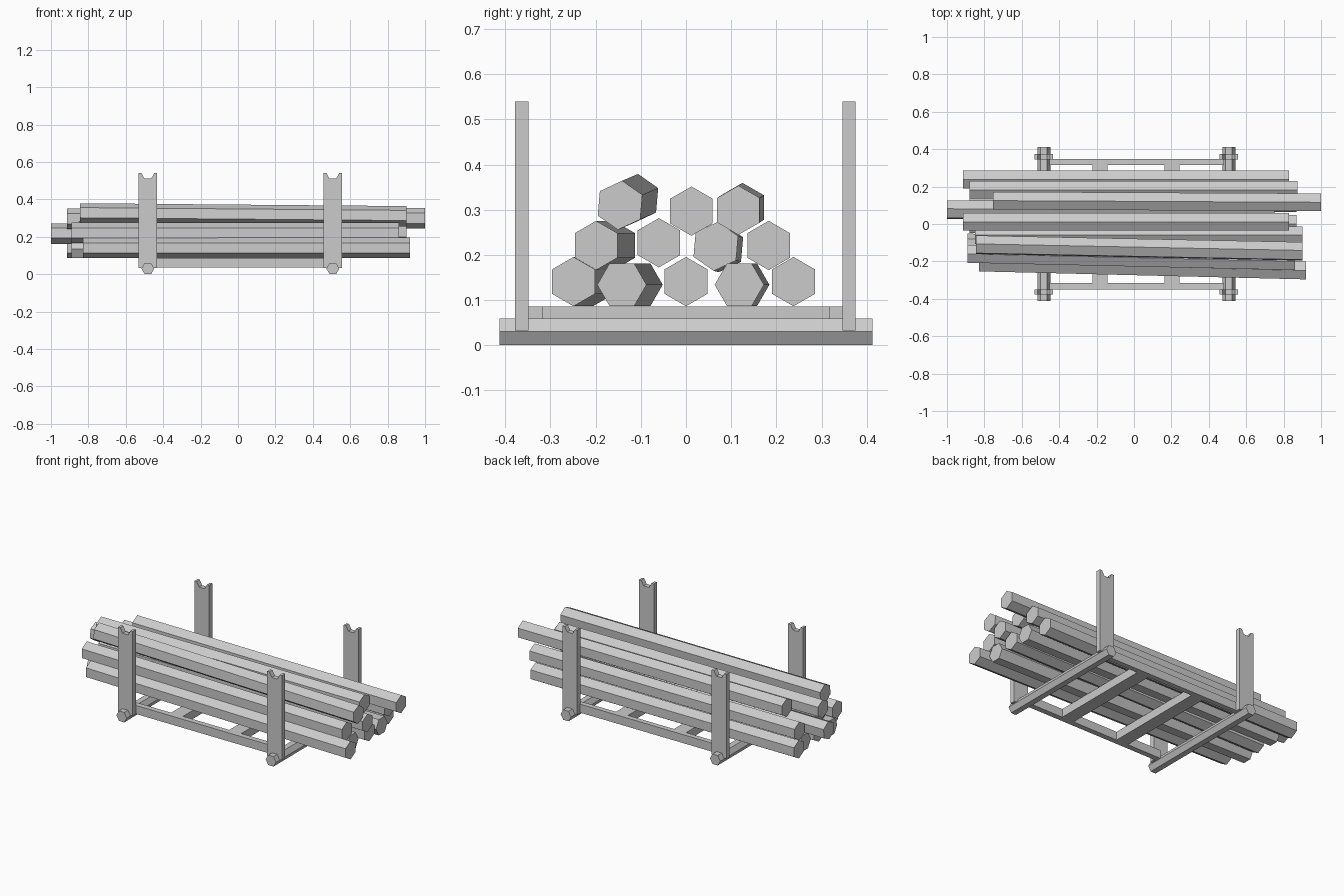
import bpy, bmesh
from math import cos, sin, radians

if "Cube" in bpy.data.objects:
    bpy.data.objects.remove(bpy.data.objects["Cube"])


def loft(name, ring_a, ring_b):
    """Solid between two matching point rings."""
    bm = bmesh.new()
    a = [bm.verts.new(p) for p in ring_a]
    b = [bm.verts.new(p) for p in ring_b]
    n = len(a)
    bm.faces.new(a)
    bm.faces.new(b[::-1])
    for i in range(n):
        j = (i + 1) % n
        bm.faces.new((a[j], a[i], b[i], b[j]))
    bmesh.ops.recalc_face_normals(bm, faces=bm.faces)
    me = bpy.data.meshes.new(name)
    bm.to_mesh(me)
    bm.free()
    ob = bpy.data.objects.new(name, me)
    bpy.context.collection.objects.link(ob)
    return ob


def box(name, x0, x1, y0, y1, z0, z1):
    ring = [(y0, z0), (y1, z0), (y1, z1), (y0, z1)]
    return loft(name, [(x0, y, z) for y, z in ring], [(x1, y, z) for y, z in ring])


def hexagon(r, start):
    return [(r * cos(radians(start + 60 * k)), r * sin(radians(start + 60 * k)))
            for k in range(6)]


BUNKS = (-0.482, 0.507)

for i, bx in enumerate(BUNKS):
    # hexagonal cross bar under the load
    ring = hexagon(0.0345, 0)
    loft(f"bunk_{i}", [(bx + u, -0.413, 0.03 + v) for u, v in ring],
         [(bx + u, 0.413, 0.03 + v) for u, v in ring])
    # upright stakes, notched on top so racks can be stacked
    half = [(0.049, 0.033), (0.049, 0.54), (0.034, 0.54), (0.018, 0.511)]
    prof = half + [(-u, v) for u, v in reversed(half)]
    for side, y0, y1 in (("front", -0.378, -0.349), ("back", 0.346, 0.375)):
        loft(f"{side}_stake_{i}", [(bx + u, y0, v) for u, v in prof],
             [(bx + u, y1, v) for u, v in prof])

# long side rails and the slats between them
for side, y0, y1 in (("front", -0.349, -0.316), ("back", 0.316, 0.347)):
    box(f"{side}_rail", BUNKS[0] + 0.03, BUNKS[1] - 0.025, y0, y1, 0.035, 0.086)
for i, sx in enumerate((-0.182, 0.203)):
    box(f"slat_{i}", sx - 0.04, sx + 0.04, -0.316, 0.316, 0.035, 0.086)

# logs: x start, x end, y and z at the +x end, y and z drift at the -x end, roll
LOGS = [
    (-0.83, 0.92, -0.249, 0.141, 0.043, 0.0, 90),
    (-0.89, 0.86, -0.142, 0.134, 0.036, 0.0, 0),
    (-0.88, 0.87, 0.0, 0.141, 0.0, 0.0, 90),
    (-0.88, 0.87, 0.118, 0.134, 0.012, 0.0, 0),
    (-0.915, 0.83, 0.238, 0.141, 0.0, 0.0, 90),
    (-0.89, 0.86, -0.199, 0.221, 0.039, 0.0, 90),
    (-0.85, 0.90, -0.06, 0.227, 0.0, 0.0, 90),
    (-1.0, 0.75, 0.066, 0.219, 0.011, -0.003, 85),
    (-0.88, 0.875, 0.183, 0.221, 0.0, 0.0, 90),
    (-0.845, 0.90, -0.146, 0.31, 0.035, 0.015, 85),
    (-0.915, 0.83, 0.012, 0.297, 0.0, 0.0, 90),
    (-0.755, 1.0, 0.116, 0.299, 0.009, 0.006, 90),
]
for i, (x0, x1, y, z, dy, dz, roll) in enumerate(LOGS):
    ring = hexagon(0.0545, roll)
    loft(f"log_{i}", [(x0, y + dy + u, z + dz + v) for u, v in ring],
         [(x1, y + u, z + v) for u, v in ring])
